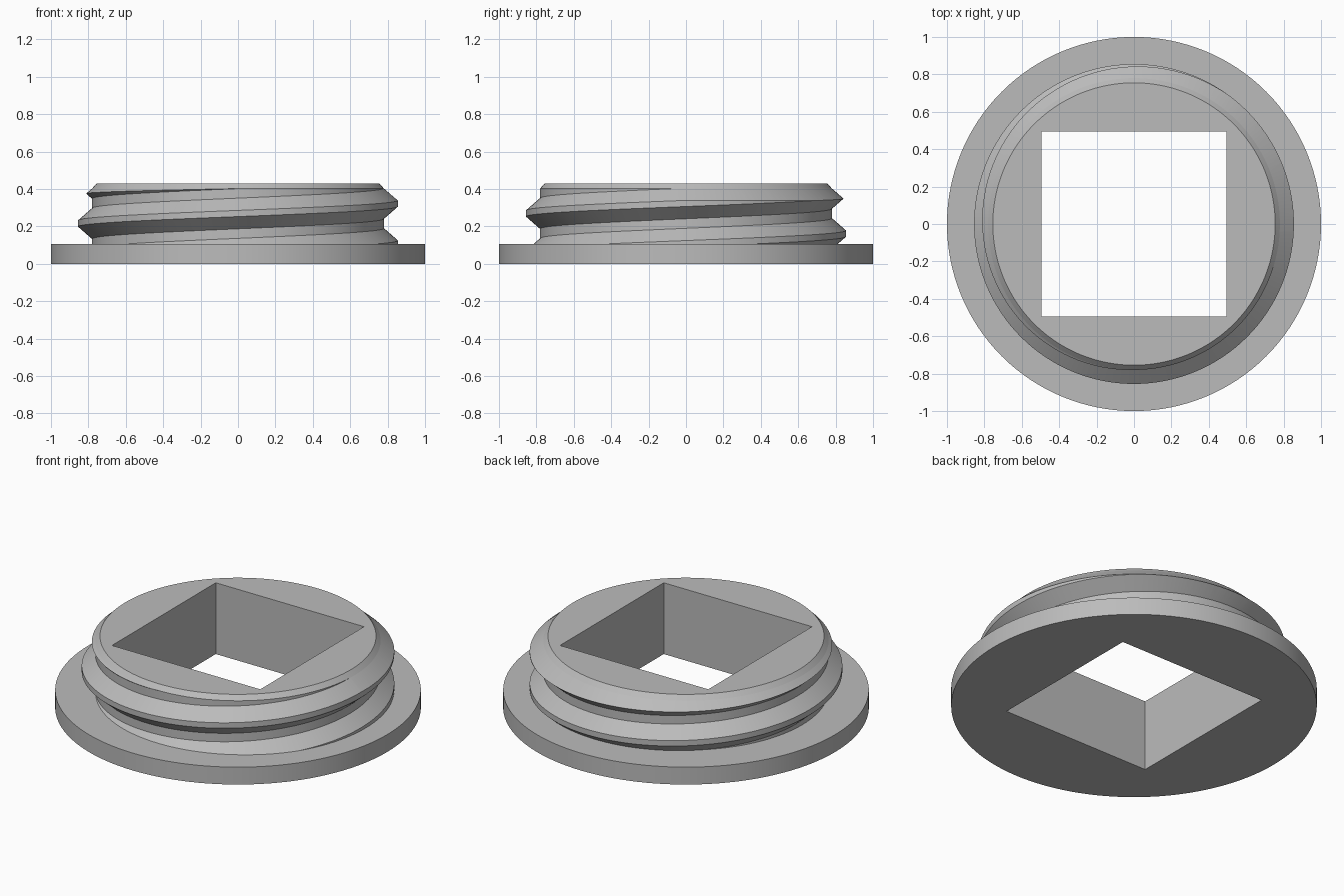
import bpy
import bmesh
from math import cos, sin, tau, radians

SEGMENTS = 128
PITCH = 0.215          # rise of the thread per turn
START_HEIGHT = 0.108   # crest centre at angle zero
ROOT, CREST = 0.78, 0.855

cube = bpy.data.objects.get("Cube")
if cube:
    bpy.data.objects.remove(cube, do_unlink=True)

grey = bpy.data.materials.new("plain grey")
grey.use_nodes = True
colour = (0.5, 0.5, 0.5, 1)
grey.diffuse_color = colour
grey.node_tree.nodes["Principled BSDF"].inputs["Base Color"].default_value = colour


def finish(name, bm):
    """Turn a bmesh into a linked grey object."""
    bmesh.ops.recalc_face_normals(bm, faces=bm.faces[:])
    mesh = bpy.data.meshes.new(name)
    bm.to_mesh(mesh)
    bm.free()
    mesh.materials.append(grey)
    obj = bpy.data.objects.new(name, mesh)
    bpy.context.collection.objects.link(obj)
    return obj


def lathe(name, profile):
    """Solid of revolution from (radius, height) points, capped at both ends."""
    bm = bmesh.new()
    rings = [[bm.verts.new((r * cos(tau * i / SEGMENTS), r * sin(tau * i / SEGMENTS), z))
              for i in range(SEGMENTS)] for r, z in profile]
    for low, high in zip(rings, rings[1:]):
        for i in range(SEGMENTS):
            j = (i + 1) % SEGMENTS
            bm.faces.new((low[i], low[j], high[j], high[i]))
    bm.faces.new(rings[0][::-1])
    bm.faces.new(rings[-1])
    return finish(name, bm)


def coil(name, section, first, last):
    """Sweep a closed (radius, height offset) section along the helix."""
    bm = bmesh.new()
    rows = []
    for step in range(first, last + 1):
        turn = step / SEGMENTS
        a = tau * turn
        rows.append([bm.verts.new((r * cos(a), r * sin(a), START_HEIGHT + PITCH * turn + dz))
                     for r, dz in section])
    n = len(section)
    for p, q in zip(rows, rows[1:]):
        for k in range(n):
            m = (k + 1) % n
            bm.faces.new((p[k], p[m], q[m], q[k]))
    bm.faces.new(rows[0])
    bm.faces.new(rows[-1][::-1])
    return finish(name, bm)


def cut(obj, cutter, operation):
    """Apply a boolean, then discard the helper."""
    cutter.hide_render = True
    mod = obj.modifiers.new("cut", "BOOLEAN")
    mod.operation = operation
    mod.solver = "EXACT"
    mod.object = cutter
    bpy.context.view_layer.objects.active = obj
    bpy.ops.object.modifier_apply(modifier=mod.name)
    bpy.data.objects.remove(cutter, do_unlink=True)


def smooth(obj):
    bpy.ops.object.select_all(action="DESELECT")
    obj.select_set(True)
    bpy.context.view_layer.objects.active = obj
    bpy.ops.object.shade_smooth_by_angle(angle=radians(20))


# Flange and chamfered core with a square through-hole
body = lathe("flanged_core", [(1, 0), (1, 0.105), (ROOT, 0.105), (ROOT, 0.403), (0.755, 0.43)])
bm = bmesh.new()
bmesh.ops.create_cube(bm, size=0.99)
square = finish("square_hole_cutter", bm)
cut(body, square, "DIFFERENCE")
smooth(body)

# Helical thread, trimmed to a chamfered envelope above the flange
section = [(0.73, -0.082), (ROOT, -0.082), (CREST, -0.0165),
           (CREST, 0.0165), (ROOT, 0.082), (0.73, 0.082)]
thread = coil("screw_thread", section, -60, 230)
envelope = lathe("thread_envelope", [(0.95, 0.06), (0.95, 0.256), (ROOT, 0.403)])
cut(thread, envelope, "INTERSECT")
smooth(thread)
